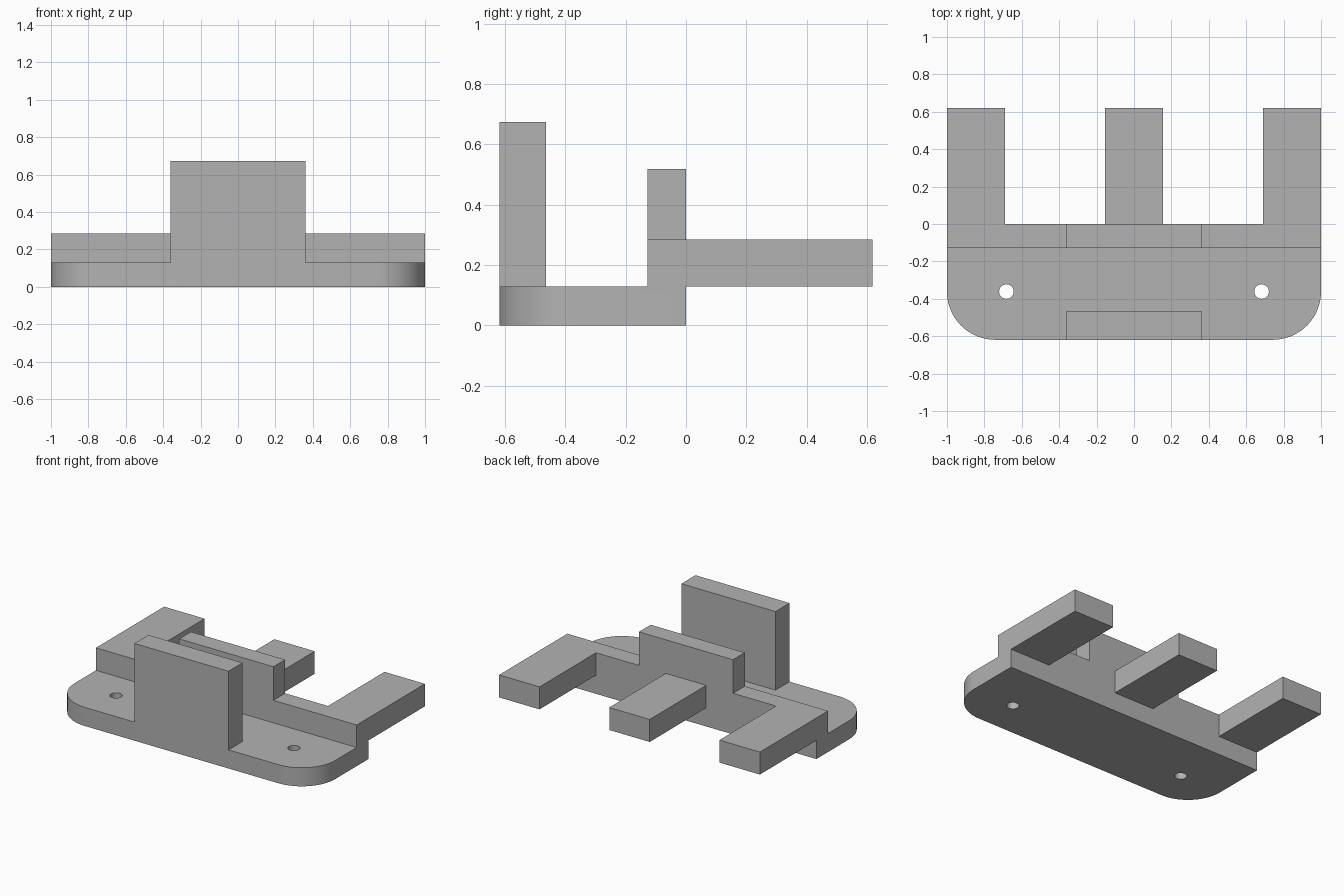
import bpy
import bmesh
import math

if "Cube" in bpy.data.objects:
    bpy.data.objects.remove(bpy.data.objects["Cube"], do_unlink=True)

# Main dimensions
BACK, PLATE_TOP, SHELF_TOP = 0.619, 0.129, 0.285
RADIUS = 0.258
TAB = 0.361

grey = bpy.data.materials.new("plain_grey")
grey.use_nodes = True
grey.diffuse_color = (0.45, 0.45, 0.45, 1)
grey.node_tree.nodes["Principled BSDF"].inputs["Base Color"].default_value = (0.45, 0.45, 0.45, 1)


def prism(name, outline, z0, z1):
    """Extrude a counter-clockwise plan outline from z0 to z1."""
    bm = bmesh.new()
    face = bm.faces.new([bm.verts.new((x, y, z0)) for x, y in outline])
    top = bmesh.ops.extrude_face_region(bm, geom=[face])["geom"]
    bmesh.ops.translate(bm, vec=(0, 0, z1 - z0),
                        verts=[v for v in top if isinstance(v, bmesh.types.BMVert)])
    bmesh.ops.recalc_face_normals(bm, faces=bm.faces)
    mesh = bpy.data.meshes.new(name)
    bm.to_mesh(mesh)
    bm.free()
    mesh.materials.append(grey)
    obj = bpy.data.objects.new(name, mesh)
    bpy.context.collection.objects.link(obj)
    return obj


def arc(cx, cy, r, start, end, steps):
    angles = [math.radians(start + (end - start) * i / steps) for i in range(steps + 1)]
    return [(cx + r * math.cos(a), cy + r * math.sin(a)) for a in angles]


def rect(x0, x1, y0, y1):
    return [(x0, y0), (x1, y0), (x1, y1), (x0, y1)]


def combine(target, other, operation):
    """Apply a boolean and remove the second solid."""
    mod = target.modifiers.new(operation.lower(), "BOOLEAN")
    mod.operation, mod.object, mod.solver = operation, other, "EXACT"
    bpy.context.view_layer.objects.active = target
    bpy.ops.object.modifier_apply(modifier=mod.name)
    bpy.data.objects.remove(other, do_unlink=True)


# Base plate with two rounded front corners
cx, cy = 1 - RADIUS, RADIUS - BACK
plate = arc(-cx, cy, RADIUS, 180, 270, 16) + arc(cx, cy, RADIUS, 270, 360, 16)
bracket = prism("bracket", plate + [(1, 0), (-1, 0)], 0, PLATE_TOP)

# Screw holes
for side in (-1, 1):
    circle = arc(side * 0.682, cy, 0.039, 0, 360, 32)[:-1]
    combine(bracket, prism("hole_cutter", circle, -0.1, 0.3), "DIFFERENCE")

# Comb-shaped shelf: rear ridge with three arms
comb = [(-1, -0.128), (1, -0.128), (1, BACK), (0.69, BACK), (0.69, 0),
        (0.155, 0), (0.155, BACK)]
comb += [(-x, y) for x, y in reversed(comb[2:])]
combine(bracket, prism("shelf", comb, PLATE_TOP, SHELF_TOP), "UNION")

# Rear tab and taller front wall
combine(bracket, prism("rear_tab", rect(-TAB, TAB, -0.128, 0), 0.2, 0.518), "UNION")
combine(bracket, prism("front_wall", rect(-TAB, TAB, -BACK, -0.465), 0.05, 0.674), "UNION")

# Smooth corners and holes, crisp edges elsewhere
bpy.ops.object.select_all(action="DESELECT")
bracket.select_set(True)
bpy.context.view_layer.objects.active = bracket
bpy.ops.object.shade_smooth_by_angle(angle=math.radians(30))
